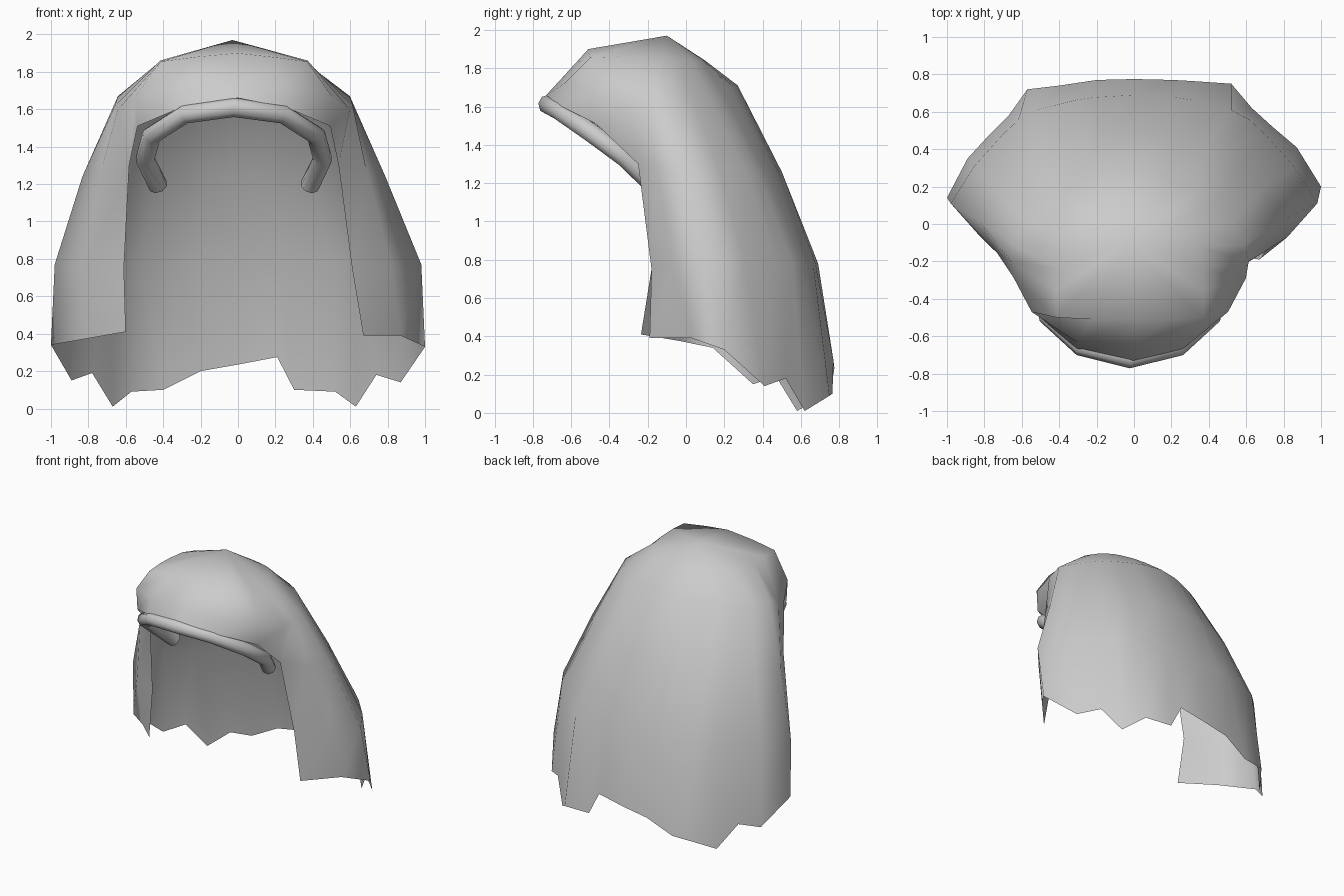
import bpy, bmesh
from mathutils import Vector

if "Cube" in bpy.data.objects:
    bpy.data.objects.remove(bpy.data.objects["Cube"])

cloth = bpy.data.materials.new("grey cloth")
cloth.diffuse_color = (0.6, 0.6, 0.6, 1)
cloth.use_nodes = True
cloth.node_tree.nodes["Principled BSDF"].inputs["Base Color"].default_value = cloth.diffuse_color

# Position of each side column along the control points, centre back to front edge
U = [0, 0.4, 0.55, 1, 1.3, 1.65, 2.3, 3, 4, 5]
LEAN = -0.022  # the upper hood sits slightly to its left


def side_points(ctrl):
    """Smooth curve through the six side control points, sampled at U."""
    p = [Vector(c) for c in ctrl]
    before = Vector((-p[1].x, p[1].y, p[1].z))
    p = [before] + p + [p[-1] * 2 - p[-2]]
    out = []
    for u in U:
        i = min(int(u), 4)
        t = u - i
        a, b, c, d = p[i:i + 4]
        out.append(0.5 * (2 * b + (c - a) * t + (2 * a - 5 * b + 4 * c - d) * t * t
                          + (3 * b - a - 3 * c + d) * t ** 3))
    return out


def mirrored(half, closed, shift=0):
    """Left front to centre back to right front; closed rows share the front centre."""
    left = half[:-1] if closed else half
    full = [(-p[0], p[1], p[2]) for p in left[:0:-1]] + list(half)
    return [Vector(p) + Vector((shift, 0, 0)) for p in full]


# Torn hem, left front corner round the back to the right front corner
hem = [(-.6, -.235, .41), (-.8, -.03, .375), (-1, .14, .34), (-.89, .35, .15), (-.78, .47, .19),
       (-.67, .58, .01), (-.57, .72, .09), (-.4, .74, .1), (-.2, .77, .2), (0, .775, .235),
       (.21, .77, .275), (.3, .765, .1), (.52, .75, .09), (.63, .62, .01), (.74, .52, .18),
       (.87, .41, .14), (1, .2, .33), (.87, .03, .39), (.67, -.19, .39)]
# Each row: side control points (centre back to front edge), then the brow points
chest = [(0, .69, .78), (.52, .61, .78), (.78, .39, .78), (.98, .11, .77), (.82, -.07, .76), (.61, -.18, .75)]
cheek = [(0, .5, 1.26), (.41, .42, 1.25), (.64, .25, 1.25), (.81, .02, 1.24), (.71, -.155, 1.27), (.56, -.25, 1.3)]
brow_rim = [(.515, -.47, 1.51), (.28, -.67, 1.61), (.02, -.73, 1.66)]
temple = [(0, .27, 1.71), (.34, .18, 1.69), (.51, .06, 1.67), (.62, -.11, 1.67), (.635, -.2, 1.62), (.62, -.29, 1.6)]
brow = [(.525, -.47, 1.67), (.28, -.635, 1.72), (.02, -.665, 1.73)]
upper = [(0, .1, 1.84), (.2, .07, 1.84), (.31, 0, 1.845), (.37, -.12, 1.86), (.39, -.24, 1.86), (.395, -.36, 1.86)]
crest = [(.39, -.5, 1.855), (.2, -.51, 1.88), (.02, -.51, 1.9)]

# Hood sheet
bm = bmesh.new()
new_row = lambda pts: [bm.verts.new(p) for p in pts]
rows = [new_row(hem), new_row(mirrored(side_points(chest), False))]
for sides, front in ((cheek, brow_rim), (temple, brow), (upper, crest)):
    rows.append(new_row(mirrored(side_points(sides) + [Vector(p) for p in front], True, LEAN)))


def bridge(low, high, closed):
    n = len(low)
    for i in range(n if closed else n - 1):
        j = (i + 1) % n
        bm.faces.new((low[j], low[i], high[i], high[j]))


bridge(rows[0], rows[1], False)
bridge(rows[1], rows[2][2:-3], False)
bridge(rows[2], rows[3], True)
bridge(rows[3], rows[4], True)
crown = bm.verts.new((-.03, -.1, 1.97))
for i, v in enumerate(rows[4]):
    bm.faces.new((rows[4][(i + 1) % len(rows[4])], v, crown))
# Make the whole sheet face outwards
bmesh.ops.recalc_face_normals(bm, faces=bm.faces[:])
bm.normal_update()
if crown.normal.z < 0:
    bmesh.ops.reverse_faces(bm, faces=bm.faces[:])
mesh = bpy.data.meshes.new("hood")
bm.to_mesh(mesh)
bm.free()
hood = bpy.data.objects.new("hood", mesh)
bpy.context.collection.objects.link(hood)

# Rolled brim along the brow, ends curling back inside
half = [(0, -.72, 1.61), (.26, -.655, 1.575), (.44, -.49, 1.46), (.475, -.32, 1.335), (.405, -.17, 1.19)]
path = mirrored(half, False, LEAN)
curve = bpy.data.curves.new("rolled_brim", 'CURVE')
curve.dimensions = '3D'
curve.bevel_depth = 0.052
curve.bevel_resolution = 2
spline = curve.splines.new('POLY')
spline.points.add(len(path) - 1)
for pt, p in zip(spline.points, path):
    pt.co = (*p, 1)
brim = bpy.data.objects.new("rolled_brim", curve)
bpy.context.collection.objects.link(brim)
bpy.context.view_layer.objects.active = brim
brim.select_set(True)
bpy.ops.object.convert(target='MESH')

# Colour and smooth shading
for ob in (hood, brim):
    ob.data.materials.clear()
    ob.data.materials.append(cloth)
    bpy.ops.object.select_all(action='DESELECT')
    ob.select_set(True)
    bpy.context.view_layer.objects.active = ob
    bpy.ops.object.shade_smooth_by_angle(angle=1.5)
